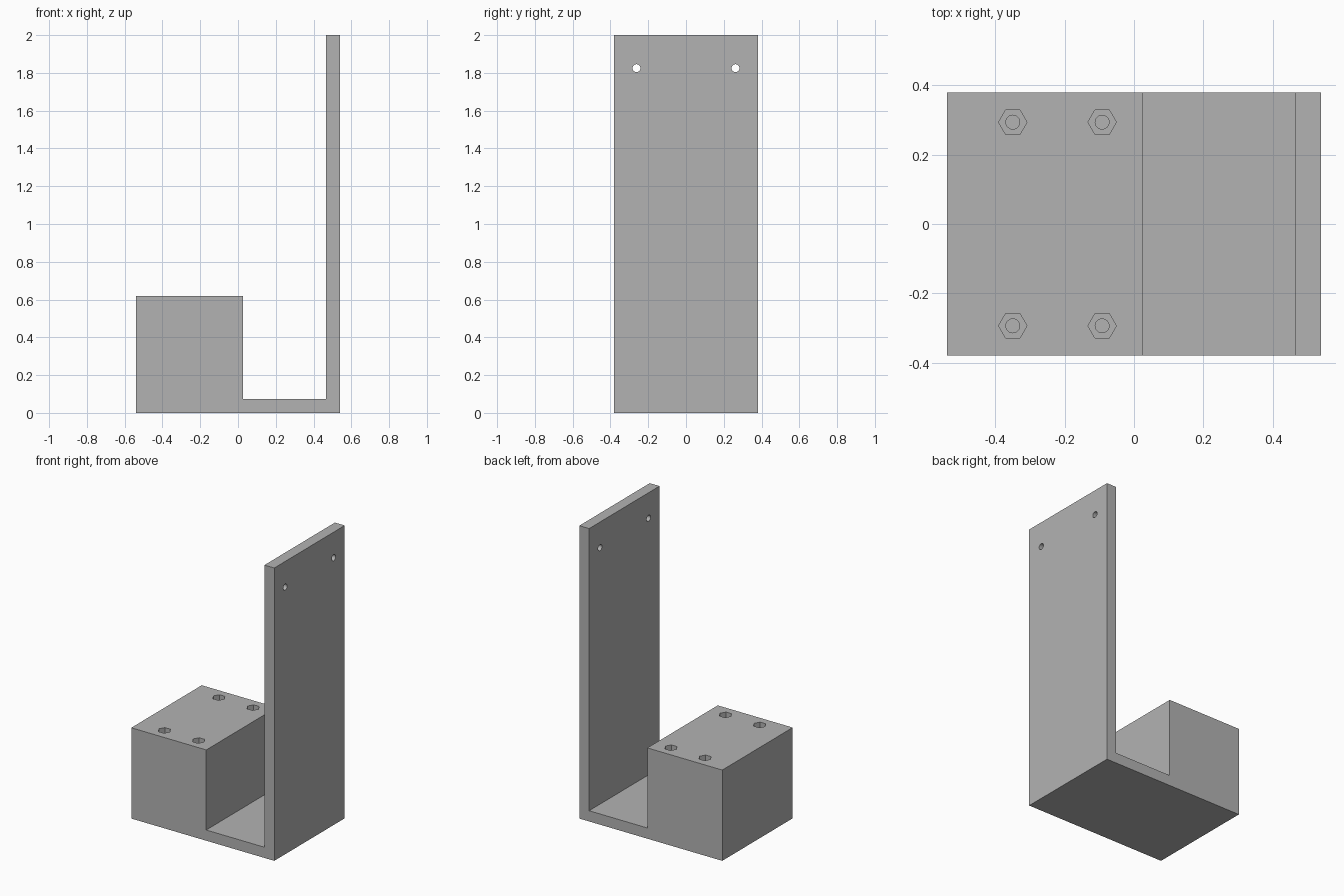
import bpy
import bmesh
import math
from mathutils import Matrix

cube = bpy.data.objects.get("Cube")
if cube:
    bpy.data.objects.remove(cube, do_unlink=True)

HALF_X, HALF_Y = 0.54, 0.38

grey = bpy.data.materials.new("plain grey")
grey.use_nodes = True
colour = (0.45, 0.45, 0.45, 1)
grey.diffuse_color = colour
grey.node_tree.nodes["Principled BSDF"].inputs["Base Color"].default_value = colour


def make_object(name, bm):
    bmesh.ops.recalc_face_normals(bm, faces=bm.faces)
    mesh = bpy.data.meshes.new(name)
    bm.to_mesh(mesh)
    bm.free()
    mesh.materials.append(grey)
    obj = bpy.data.objects.new(name, mesh)
    bpy.context.collection.objects.link(obj)
    return obj


def cutter(name, centre, radius, depth, sides, axis="Z"):
    """Closed prism along an axis, used to cut a hole."""
    bm = bmesh.new()
    turn = Matrix.Rotation(math.pi / 2, 4, "Y") if axis == "X" else Matrix()
    # a six-sided prism has a corner towards +x
    spin = Matrix.Rotation(math.pi / 2, 4, "Z")
    bmesh.ops.create_cone(bm, cap_ends=True, segments=sides, radius1=radius,
                          radius2=radius, depth=depth,
                          matrix=Matrix.Translation(centre) @ turn @ spin)
    obj = make_object(name, bm)
    obj.hide_render = True
    return obj


# Bracket body: block, thin floor and tall plate as one side profile
profile = [(-HALF_X, 0), (HALF_X, 0), (HALF_X, 2), (0.466, 2),
           (0.466, 0.073), (0.026, 0.073), (0.026, 0.62), (-HALF_X, 0.62)]
bm = bmesh.new()
side = bm.faces.new([bm.verts.new((x, -HALF_Y, z)) for x, z in profile])
swept = bmesh.ops.extrude_face_region(bm, geom=[side])["geom"]
bmesh.ops.translate(bm, vec=(0, 2 * HALF_Y, 0),
                    verts=[v for v in swept if isinstance(v, bmesh.types.BMVert)])
bracket = make_object("bracket", bm)

# Hex nut pockets with deeper bolt holes, and wall holes in the plate
cutters = []
for y_side in (-1, 1):
    for x in (-0.35, -0.092):
        y = 0.294 * y_side
        cutters.append(cutter("bolt_hole_cutter", (x, y, 0.45), 0.02, 0.5, 24))
        pocket = cutter("nut_pocket_cutter", (x, y, 0.62), 0.041, 0.2, 6)
        # point the hexagon along x
        first = pocket.data.vertices[0].co
        angle = math.atan2(first.y - y, first.x - x)
        pocket.data.transform(Matrix.Translation((x, y, 0))
                              @ Matrix.Rotation(-angle, 4, "Z")
                              @ Matrix.Translation((-x, -y, 0)))
        cutters.append(pocket)
    cutters.append(cutter("wall_hole_cutter", (0.5, 0.262 * y_side, 1.825),
                          0.021, 0.3, 24, "X"))

bpy.context.view_layer.objects.active = bracket
for tool in cutters:
    cut = bracket.modifiers.new(tool.name, "BOOLEAN")
    cut.operation = "DIFFERENCE"
    cut.solver = "EXACT"
    cut.object = tool
    bpy.ops.object.modifier_apply(modifier=cut.name)
    bpy.data.objects.remove(tool, do_unlink=True)

# Smooth hole walls, sharp edges elsewhere
bpy.ops.object.select_all(action="DESELECT")
bracket.select_set(True)
bpy.ops.object.shade_smooth_by_angle(angle=math.radians(30))
